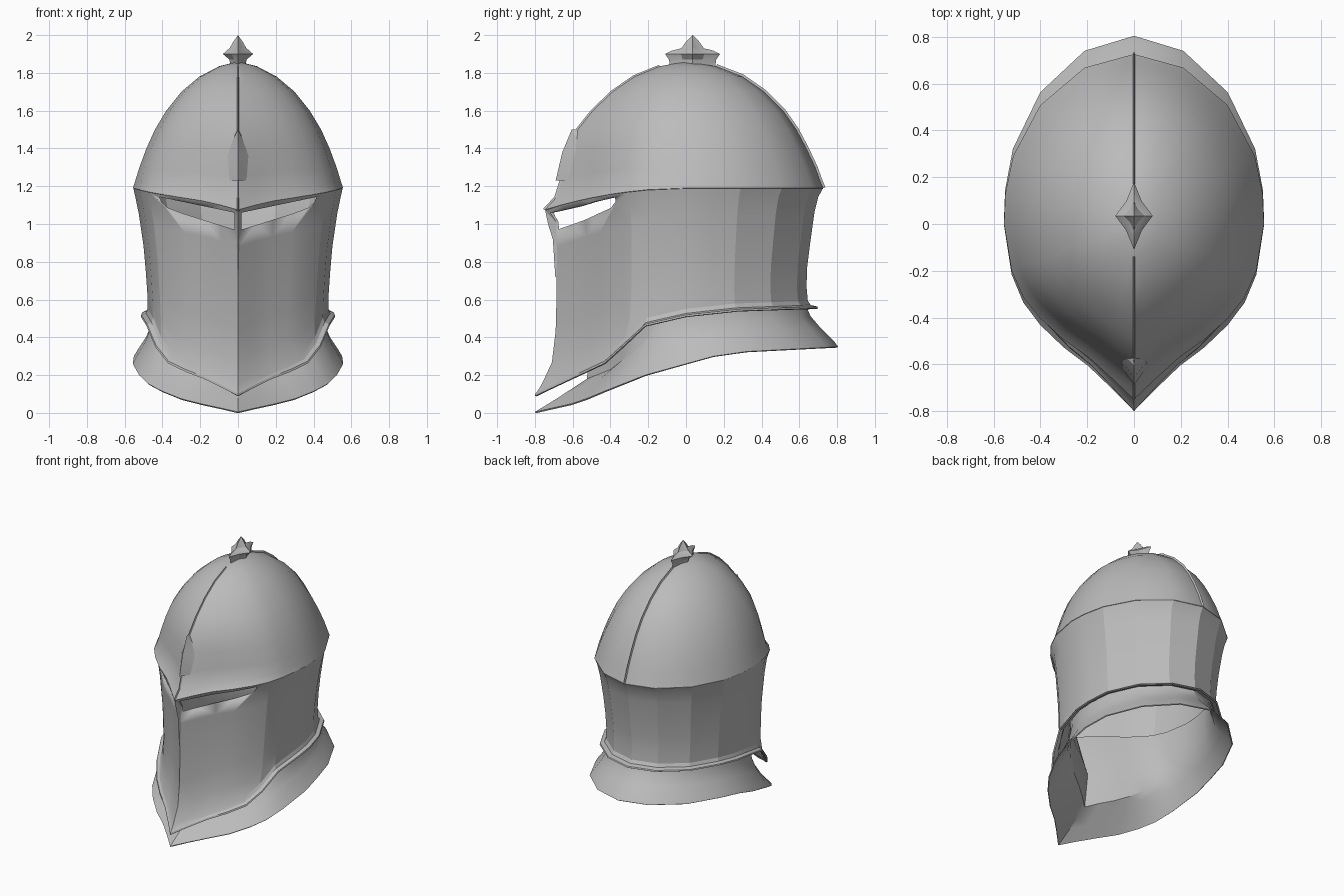
import bpy, bmesh, math
from mathutils import Vector

cube = bpy.data.objects.get("Cube")
if cube:
    bpy.data.objects.remove(cube, do_unlink=True)

steel = bpy.data.materials.new("grey_steel")
steel.use_nodes = True
GREY = (0.5, 0.5, 0.5, 1)
steel.diffuse_color = GREY
steel.node_tree.nodes["Principled BSDF"].inputs["Base Color"].default_value = GREY

# Half of the egg-shaped plan, from the pointed front to the round back
PLAN = [(0, -1), (.17, -.88), (.35, -.76), (.54, -.66), (.72, -.54), (.85, -.42),
        (.94, -.27), (1, 0), (.99, .18), (.93, .4), (.72, .7), (.38, .92), (0, 1)]
FULL = PLAN + [(-u, v) for u, v in PLAN[-2:0:-1]]


def interp(table, v):
    """Piecewise linear lookup in a list of (v, value)."""
    for (a, p), (b, q) in zip(table, table[1:]):
        if v <= b:
            return p + (q - p) * (v - a) / (b - a)
    return table[-1][1]


def between(low, high, t):
    """Ring height a fraction t of the way from one edge line to another."""
    return lambda v: interp(low, v) * (1 - t) + interp(high, v) * t


def ring(w, front, back, height, sharp=1.0):
    """One closed ring; height is a function of the plan position v."""
    points = []
    for u, v in FULL:
        s = sharp + (1 - sharp) / math.hypot(u, v)
        points.append((u * s * w, v * s * (front if v < 0 else back), height(v)))
    return points


def finish(name, bm, thickness=0, angle=30):
    bmesh.ops.recalc_face_normals(bm, faces=bm.faces)
    mesh = bpy.data.meshes.new(name)
    bm.to_mesh(mesh)
    bm.free()
    mesh.materials.append(steel)
    ob = bpy.data.objects.new(name, mesh)
    bpy.context.collection.objects.link(ob)
    bpy.ops.object.select_all(action='DESELECT')
    ob.select_set(True)
    bpy.context.view_layer.objects.active = ob
    if thickness:
        mod = ob.modifiers.new("thickness", 'SOLIDIFY')
        mod.thickness = thickness
        mod.offset = -1
        bpy.ops.object.modifier_apply(modifier=mod.name)
    bpy.ops.object.shade_smooth_by_angle(angle=math.radians(angle))
    return ob


def loft(name, rings, tip=None, base=False, thickness=0, angle=30):
    bm = bmesh.new()
    rows = [[bm.verts.new(p) for p in r] for r in rings]
    n = len(rows[0])
    for low, high in zip(rows, rows[1:]):
        for i in range(n):
            j = (i + 1) % n
            bm.faces.new((low[i], low[j], high[j], high[i]))
    if tip:
        apex = bm.verts.new(tip)
        for i in range(n):
            bm.faces.new((rows[-1][i], rows[-1][(i + 1) % n], apex))
    if base:
        bm.faces.new(rows[0])
    return finish(name, bm, thickness, angle)


def dipped(z, drop):
    """Ring height that dips towards the front point."""
    return lambda v: z - drop * min(v, 0) ** 2


# Skull: dome rising from the brow edge
SKULL = [(1.19, .556, .75, .727, .115, 1),
         (1.225, .545, .69, .712, .085, 1), (1.3, .522, .655, .685, .05, .9),
         (1.4, .485, .62, .638, .02, .8), (1.5, .44, .575, .585, 0, .7),
         (1.6, .38, .495, .515, 0, .6), (1.7, .3, .39, .415, 0, .5),
         (1.78, .205, .275, .3, 0, .4), (1.835, .1, .14, .16, 0, .3)]
loft("skull", [ring(w, f, b, dipped(z, d), s) for z, w, f, b, d, s in SKULL],
     tip=(0, 0, 1.86), thickness=.01)

# Face and neck wall, running from the brow down to a flared, stepped lower edge
EDGE = [(-1, .09), (-.52, .27), (-.4, .365), (-.25, .475), (0, .51), (.4, .54), (1, .555)]
WALL = [(0, .554, .747, .725), (.07, .543, .703, .70), (.2, .525, .69, .68),
        (.45, .50, .685, .658), (.65, .488, .69, .642), (.82, .48, .71, .638),
        (.94, .478, .765, .645), (.975, .487, .787, .66), (.987, .512, .797, .695),
        (1, .515, .80, .70)]
brow = dipped(1.188, .114)
wall = loft("face_and_neck_wall", [
    ring(w, f, b, lambda v, t=t: brow(v) * (1 - t) + interp(EDGE, v) * t)
    for t, w, f, b in WALL], thickness=.01, angle=15)

# Eye slits cut through the wall on both sides of the nose bar
SLIT = [(.018, 1.06), (.018, .97), (.29, 1.055), (.37, 1.085), (.405, 1.115), (.415, 1.143)]
bm = bmesh.new()
for side in (1, -1):
    face = bm.faces.new([bm.verts.new((side * x, -1, z)) for x, z in SLIT])
    out = bmesh.ops.extrude_face_region(bm, geom=[face])["geom"]
    bmesh.ops.translate(bm, vec=(0, .8, 0),
                        verts=[g for g in out if isinstance(g, bmesh.types.BMVert)])
cutter = finish("eye_slit_cutter", bm)
cutter.hide_render = True
bpy.context.view_layer.objects.active = wall
cut = wall.modifiers.new("eye_slits", 'BOOLEAN')
cut.operation = 'DIFFERENCE'
cut.solver = 'EXACT'
cut.object = cutter
bpy.ops.object.modifier_apply(modifier=cut.name)
bpy.data.objects.remove(cutter, do_unlink=True)

# Neck guard: flared hem, narrow neck, and a collar rising inside the wall
HEM = [(-1, .005), (-.76, .048), (-.66, .075), (-.54, .115), (-.27, .2), (0, .26),
       (.18, .3), (.4, .325), (1, .35)]
NECK = [(-1, .18), (-.76, .23), (-.54, .32), (-.42, .38), (-.27, .48), (0, .53), (1, .58)]
COLLAR = [(-1, .76), (1, .76)]
FLARE = [(0, .557, .80, .805), (.12, .54, .765, .785), (.42, .492, .68, .715),
         (.7, .463, .605, .66), (1, .455, .525, .63)]
INNER = [(.4, .453, .495, .625), (1, .46, .62, .62)]
loft("neck_guard",
     [ring(w, f, b, between(HEM, NECK, t)) for t, w, f, b in FLARE] +
     [ring(w, f, b, between(NECK, COLLAR, t)) for t, w, f, b in INNER], thickness=.008)


def crest(name, path, width, rise, depth):
    """Thin triangular ridge along a (y, z) path on the centre line."""
    bm = bmesh.new()
    rows = []
    for i, (y, z) in enumerate(path):
        a, b = path[max(i - 1, 0)], path[min(i + 1, len(path) - 1)]
        out = Vector((0, a[1] - b[1], b[0] - a[0])).normalized()
        if out.dot(Vector((0, y, z - 1))) < 0:
            out = -out
        p = Vector((0, y, z))
        foot = p - out * depth
        rows.append([bm.verts.new(q) for q in (
            foot + Vector((width, 0, 0)), p + out * rise, foot - Vector((width, 0, 0)))])
    for r, s in zip(rows, rows[1:]):
        for i in range(3):
            j = (i + 1) % 3
            bm.faces.new((r[i], r[j], s[j], s[i]))
    bm.faces.new(rows[0])
    bm.faces.new(rows[-1])
    finish(name, bm, angle=20)


# Raised ridges over the crown and down the nose bar
crest("front_crest", [(-f, z - d) for z, w, f, b, d, s in SKULL], .008, .008, .01)
crest("back_crest", [(b, z) for z, w, f, b, d, s in SKULL], .008, .012, .01)
crest("nose_ridge", [(-.738, 1.075), (-.722, 1.0), (-.697, .92), (-.684, .72)],
      .016, .008, .035)

# Leaf-shaped plume socket on the forehead
bm = bmesh.new()
top, peak, foot = [bm.verts.new(p) for p in ((0, -.605, 1.5), (0, -.655, 1.38), (0, -.69, 1.23))]
for side in (1, -1):
    a, b, c = [bm.verts.new(p) for p in (
        (side * .03, -.575, 1.44), (side * .055, -.59, 1.36), (side * .045, -.625, 1.23))]
    root = bm.verts.new((side * .005, -.53, 1.5))
    bm.faces.new((top, a, peak))
    bm.faces.new((a, b, peak))
    bm.faces.new((peak, b, c, foot))
    bm.faces.new((top, root, a))
finish("plume_socket", bm, angle=20)


def star(across, along, z):
    """Four-pointed ring of the finial."""
    points = []
    for i in range(8):
        a = i * math.pi / 4
        r = 1 if i % 2 == 0 else .6
        points.append((across * r * math.cos(a), .035 + along * r * math.sin(a), z))
    return points


# Four-pointed finial on top
loft("finial", [star(.04, .12, 1.835), star(.045, .125, 1.87), star(.08, .145, 1.9),
                star(.06, .11, 1.918), star(.045, .06, 1.93), star(.025, .035, 1.965)],
     tip=(0, .035, 2), base=True, angle=20)
